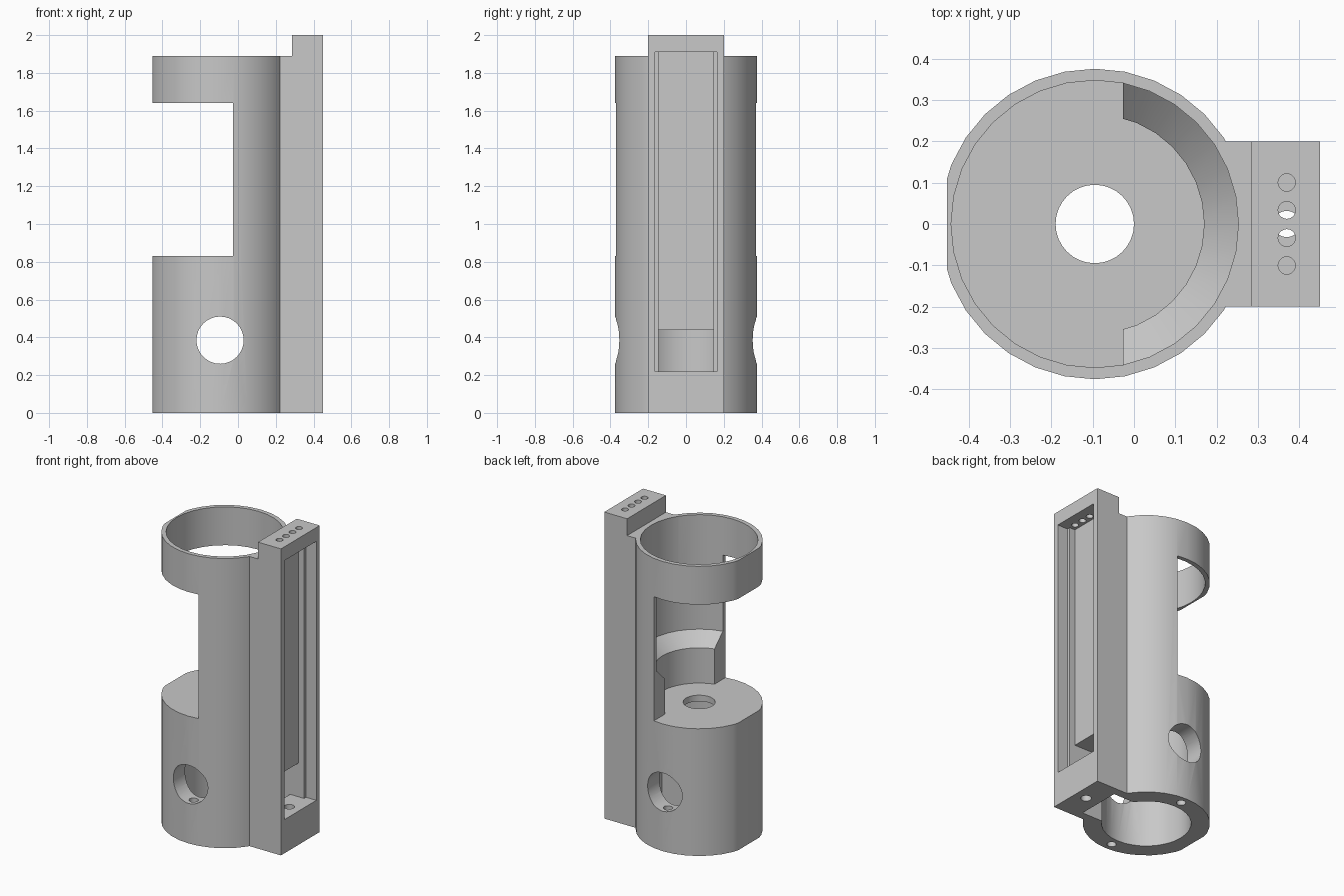
import bpy, bmesh, math

if "Cube" in bpy.data.objects:
    bpy.data.objects.remove(bpy.data.objects["Cube"])

CX = -0.095          # axis of the round body
RAIL_X = 0.37        # axis of the rail holes

grey = bpy.data.materials.new("light grey")
grey.use_nodes = True
grey.diffuse_color = (0.58, 0.58, 0.58, 1)
grey.node_tree.nodes["Principled BSDF"].inputs["Base Color"].default_value = (0.58, 0.58, 0.58, 1)


def make(name, bm):
    bmesh.ops.recalc_face_normals(bm, faces=bm.faces)
    mesh = bpy.data.meshes.new(name)
    bm.to_mesh(mesh)
    bm.free()
    obj = bpy.data.objects.new(name, mesh)
    bpy.context.collection.objects.link(obj)
    mesh.materials.append(grey)
    return obj


def box(name, x0, x1, y0, y1, z0, z1):
    bm = bmesh.new()
    bmesh.ops.create_cube(bm, size=1)
    for v in bm.verts:
        v.co = (x1 if v.co.x > 0 else x0, y1 if v.co.y > 0 else y0, z1 if v.co.z > 0 else z0)
    return make(name, bm)


def lathe(name, x, y, profile, sides=32):
    """Closed solid of revolution from (radius, z) pairs, bottom to top."""
    bm = bmesh.new()
    rings = [[bm.verts.new((x + r * math.cos(math.tau * i / sides),
                            y + r * math.sin(math.tau * i / sides), z))
              for i in range(sides)] for r, z in profile]
    for a, b in zip(rings, rings[1:]):
        for i in range(sides):
            j = (i + 1) % sides
            bm.faces.new((a[i], a[j], b[j], b[i]))
    bm.faces.new(rings[0][::-1])
    bm.faces.new(rings[-1])
    return make(name, bm)


def combine(target, other, operation):
    mod = target.modifiers.new(operation.lower(), 'BOOLEAN')
    mod.operation, mod.solver, mod.object = operation, 'EXACT', other
    bpy.context.view_layer.objects.active = target
    bpy.ops.object.modifier_apply(modifier=mod.name)
    bpy.data.objects.remove(other)


# Round body with its rear flat
body = lathe("holder_body", CX, 0, [(0.376, 0), (0.376, 1.89)])
combine(body, box("rear_flat", -1, -0.453, -1, 1, -1, 3), 'DIFFERENCE')

# Rail block with a raised top end
combine(body, box("rail", 0.1, 0.45, -0.2, 0.2, 0, 1.89), 'UNION')
combine(body, box("rail_top", 0.285, 0.45, -0.2, 0.2, 1.7, 2), 'UNION')

# Side hole runs through both walls
side_hole = lathe("side_hole", 0, 0, [(0.125, -1), (0.125, 1)])
for v in side_hole.data.vertices:
    x, y, z = v.co
    v.co = (CX + x, -z, 0.385 + y)

cutters = [
    # Upper bore narrowing through a cone, lower bore, and the hole between them
    lathe("upper_bore", CX, 0, [(0.265, 0.83), (0.265, 1.06), (0.348, 1.143), (0.348, 2.2)]),
    lathe("lower_bore", CX, 0, [(0.265, -0.1), (0.265, 0.79)]),
    lathe("floor_hole", CX, 0, [(0.095, 0.7), (0.095, 0.9)]),
    # Large window in the rear half
    box("window", -1, -0.027, -1, 1, 0.83, 1.64),
    side_hole,
    # Stepped pocket in the rail
    box("pocket_wide", 0.375, 0.6, -0.165, 0.165, 0.22, 1.91),
    box("pocket_deep", 0.335, 0.5, -0.145, 0.145, 0.22, 1.91),
    # Passage from pocket to lower bore, open at the bottom
    box("passage", 0.1, 0.4, -0.145, 0.145, 0.22, 0.44),
    box("bottom_notch", 0.1, 0.275, -0.145, 0.145, -0.1, 0.3),
    # Screw holes from below
    lathe("rail_screw_hole", RAIL_X, 0, [(0.032, -0.1), (0.032, 0.3)], 20),
]
for side in (-1, 1):
    cutters.append(lathe("wall_screw_hole", CX, side * 0.32, [(0.028, -0.1), (0.028, 0.38)], 20))
# Row of four pin holes in the rail top
for i in range(4):
    cutters.append(lathe("pin_hole", RAIL_X, (i - 1.5) * 0.067, [(0.021, 1.8), (0.021, 2.1)], 20))
for cutter in cutters:
    combine(body, cutter, 'DIFFERENCE')

# Smooth curved walls, crisp edges
bpy.ops.object.select_all(action='DESELECT')
body.select_set(True)
bpy.context.view_layer.objects.active = body
bpy.ops.object.shade_smooth_by_angle(angle=math.radians(25))
